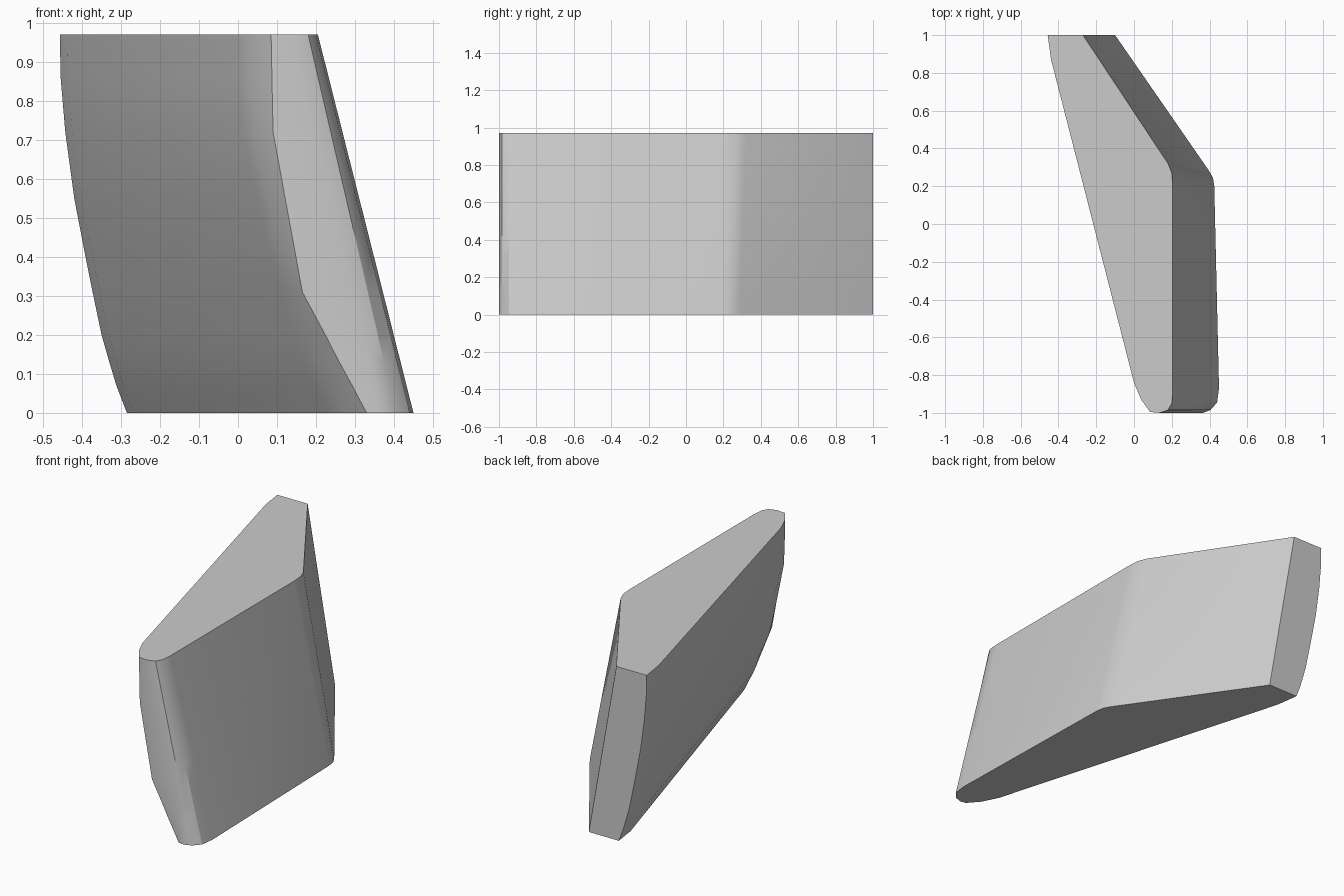
import bpy, bmesh

if "Cube" in bpy.data.objects:
    bpy.data.objects.remove(bpy.data.objects["Cube"])

# Leaning wedge block, lofted from outlines at several heights
H = 0.97
# straight raked side: (top x, top y, bottom x, bottom y)
RAKED = [(0.135, -1.0, 0.365, -1.0), (0.18, -0.985, 0.405, -0.985),
         (0.2, -0.95, 0.44, -0.945), (0.205, -0.89, 0.45, -0.87),
         (0.205, 0.2, 0.425, 0.2), (0.2, 0.27, 0.418, 0.245),
         (0.18, 0.32, 0.395, 0.285), (-0.27, 1.0, -0.1, 1.0)]
# curved side per height: (z, back x, front shoulder x, tip x)
CURVED = [(0.0, -0.285, 0.23, 0.33), (0.07, -0.312, 0.195, 0.293),
          (0.13, -0.33, 0.165, 0.26), (0.2, -0.35, 0.143, 0.224),
          (0.31, -0.373, 0.11, 0.165), (0.42, -0.395, 0.079, 0.145),
          (0.55, -0.42, 0.048, 0.121), (0.72, -0.443, 0.01, 0.09),
          (0.86, -0.455, 0.003, 0.087), (H, -0.457, 0.0, 0.085)]

bm = bmesh.new()
rings = []
for z, back, shoulder, tip in CURVED:
    t = z / H
    pts = [(bx + (tx - bx) * t, by + (ty - by) * t) for tx, ty, bx, by in RAKED]
    pts += [(back, 1.0), (back + 0.018, 0.87), (shoulder, -0.84),
            (shoulder + (tip - shoulder) * 0.45, -0.93), (tip, -0.995)]
    rings.append([bm.verts.new((x, y, z)) for x, y in pts])

# walls and caps
n = len(rings[0])
for lo, hi in zip(rings, rings[1:]):
    for i in range(n):
        j = (i + 1) % n
        bm.faces.new((lo[i], lo[j], hi[j], hi[i]))
bm.faces.new(rings[0][::-1])
bm.faces.new(rings[-1])
bmesh.ops.recalc_face_normals(bm, faces=bm.faces[:])

mesh = bpy.data.meshes.new("leaning_block")
bm.to_mesh(mesh)
bm.free()
block = bpy.data.objects.new("leaning_block", mesh)
bpy.context.collection.objects.link(block)

# plain grey
grey = bpy.data.materials.new("light grey")
grey.diffuse_color = (0.6, 0.6, 0.6, 1)
grey.use_nodes = True
grey.node_tree.nodes["Principled BSDF"].inputs["Base Color"].default_value = grey.diffuse_color
mesh.materials.append(grey)

bpy.context.view_layer.objects.active = block
block.select_set(True)
bpy.ops.object.shade_smooth_by_angle(angle=0.52)
